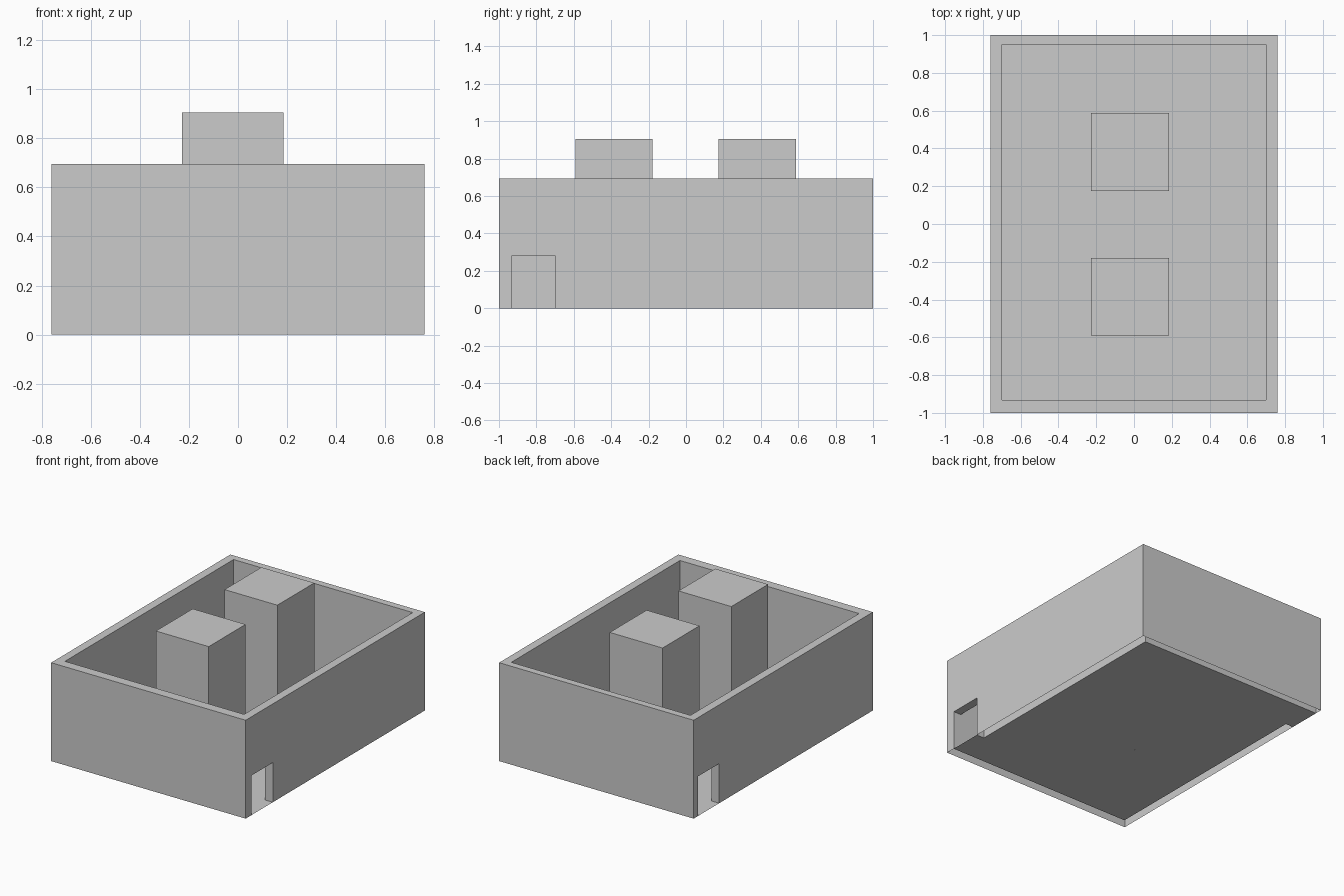
import bpy, bmesh

if "Cube" in bpy.data.objects:
    bpy.data.objects.remove(bpy.data.objects["Cube"])

W, L, H = 0.76, 1.0, 0.695                    # outer half width, half length, wall height
IX, IY0, IY1 = 0.70, -0.932, 0.95             # inner room limits
DOOR_W, DOOR_H = 0.235, 0.28


def add_box(name, x, y, z, open_bottom=False):
    bm = bmesh.new()
    bmesh.ops.create_cube(bm, size=1)
    for v in bm.verts:
        v.co = [r[0] if c < 0 else r[1] for c, r in zip(v.co, (x, y, z))]
    if open_bottom:
        bm.normal_update()
        bmesh.ops.delete(bm, geom=[f for f in bm.faces if f.normal.z < -0.5], context='FACES')
    mesh = bpy.data.meshes.new(name)
    bm.to_mesh(mesh)
    bm.free()
    obj = bpy.data.objects.new(name, mesh)
    bpy.context.collection.objects.link(obj)
    return obj


def cut(target, cutter):
    mod = target.modifiers.new("cut", 'BOOLEAN')
    mod.operation, mod.solver, mod.object = 'DIFFERENCE', 'EXACT', cutter
    bpy.context.view_layer.objects.active = target
    bpy.ops.object.modifier_apply(modifier=mod.name)
    bpy.data.objects.remove(cutter)


# Doorways in diagonally opposite corners: (x range, y range)
doors = [((IX, W), (IY0, IY0 + DOOR_W)), ((-W, -IX), (IY1 - DOOR_W, IY1))]

# Outer walls, hollowed out and pierced by the doorways
walls = add_box("walls", (-W, W), (-L, L), (0, H))
cut(walls, add_box("room_cutter", (-IX, IX), (IY0, IY1), (-0.2, 1.2)))
for (x0, x1), y in doors:
    cut(walls, add_box("door_cutter", (x0 - 0.1, x1 + 0.1), y, (-0.2, DOOR_H)))

# The wall undersides are open
bm = bmesh.new()
bm.from_mesh(walls.data)
bm.normal_update()
under = [f for f in bm.faces if f.normal.z < -0.5 and f.calc_center_median().z < 0.01]
bmesh.ops.delete(bm, geom=under, context='FACES')
bm.to_mesh(walls.data)
bm.free()

# Thin floor with a threshold in each doorway
bm = bmesh.new()
for (x0, x1), (y0, y1) in [((-IX, IX), (IY0, IY1))] + doors:
    bm.faces.new([bm.verts.new(p) for p in
                  ((x0, y0, 0), (x1, y0, 0), (x1, y1, 0), (x0, y1, 0))])
mesh = bpy.data.meshes.new("floor")
bm.to_mesh(mesh)
bm.free()
bpy.context.collection.objects.link(bpy.data.objects.new("floor", mesh))

# Two square pillars standing on the floor
for name, y in (("front_pillar", (-0.591, -0.18)), ("back_pillar", (0.175, 0.587))):
    add_box(name, (-0.228, 0.185), y, (0, 0.905), open_bottom=True)
